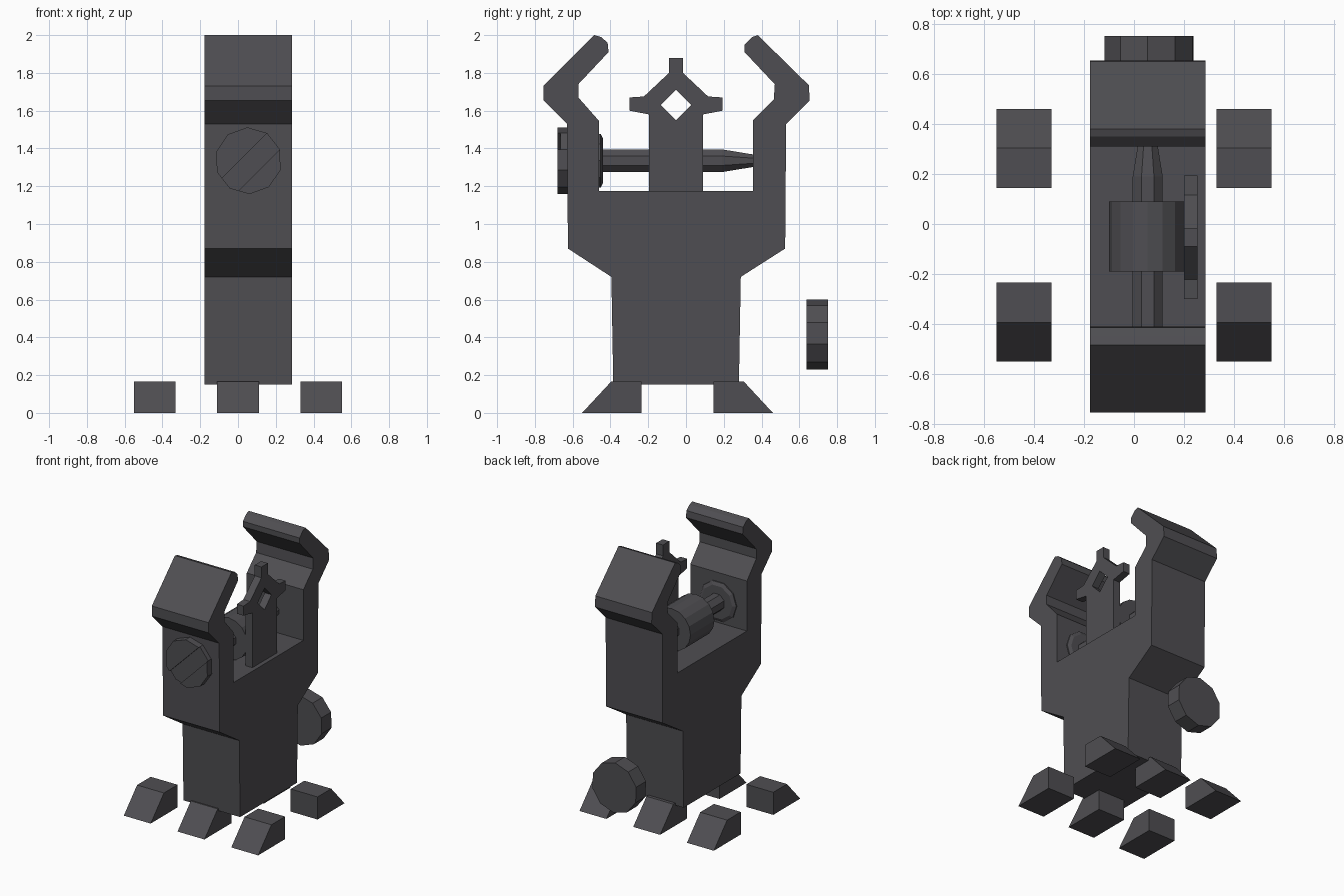
import bpy, bmesh, math
from mathutils import Matrix, Vector

cube = bpy.data.objects.get("Cube")
if cube:
    bpy.data.objects.remove(cube, do_unlink=True)

COLOR = (0.078, 0.076, 0.084, 1)
metal = bpy.data.materials.new("dark_grey")
metal.use_nodes = True
metal.diffuse_color = COLOR
bsdf = next(n for n in metal.node_tree.nodes if n.type == "BSDF_PRINCIPLED")
bsdf.inputs["Base Color"].default_value = COLOR
bsdf.inputs["Roughness"].default_value = 0.8


def finish(name, bm):
    bmesh.ops.recalc_face_normals(bm, faces=bm.faces)
    mesh = bpy.data.meshes.new(name)
    bm.to_mesh(mesh)
    bm.free()
    mesh.materials.append(metal)
    obj = bpy.data.objects.new(name, mesh)
    bpy.context.collection.objects.link(obj)
    return obj


def side_prism(name, profile, x0, x1):
    """Extrude a (y, z) outline from x0 to x1."""
    bm = bmesh.new()
    face = bm.faces.new([bm.verts.new((x0, y, z)) for y, z in profile])
    ext = bmesh.ops.extrude_face_region(bm, geom=[face])
    moved = [v for v in ext["geom"] if isinstance(v, bmesh.types.BMVert)]
    bmesh.ops.translate(bm, vec=(x1 - x0, 0, 0), verts=moved)
    return finish(name, bm)


def turned(name, center, rings, sides, phase=0.0):
    """Loft (y, radius) rings along the y axis around an (x, z) center."""
    bm = bmesh.new()
    loops = []
    for y, r in rings:
        angles = [phase + math.tau * i / sides for i in range(sides)]
        loops.append([bm.verts.new((center[0] + r * math.cos(a), y,
                                    center[1] + r * math.sin(a))) for a in angles])
    for a, b in zip(loops, loops[1:]):
        for i in range(sides):
            j = (i + 1) % sides
            bm.faces.new((a[i], a[j], b[j], b[i]))
    bm.faces.new(loops[0])
    bm.faces.new(loops[-1])
    return finish(name, bm)


def cut(target, cutter):
    mod = target.modifiers.new("cut", "BOOLEAN")
    mod.operation = "DIFFERENCE"
    mod.solver = "EXACT"
    mod.object = cutter
    cutter.hide_render = True
    cutter.hide_viewport = True
    cutter.display_type = "WIRE"


# Housing with two hooked protective ears
front_ear = [(-0.46, 1.175), (-0.46, 1.545), (-0.57, 1.67), (-0.57, 1.74),
             (-0.41, 1.91), (-0.415, 1.96), (-0.45, 1.99), (-0.485, 2.0),
             (-0.755, 1.73), (-0.755, 1.655), (-0.63, 1.53)]
back_ear = [(0.53, 1.53), (0.655, 1.655), (0.65, 1.735), (0.38, 2.0),
            (0.35, 1.99), (0.31, 1.95), (0.31, 1.91), (0.47, 1.74),
            (0.465, 1.66), (0.355, 1.55), (0.355, 1.175)]
base = [(-0.625, 0.87), (-0.395, 0.72), (-0.385, 0.15),
        (0.28, 0.15), (0.29, 0.72), (0.525, 0.87)]
side_prism("housing", base + back_ear + front_ear, -0.177, 0.287)

# Upright plate with three prongs and a diamond opening
MID = -0.053
half = [(0.143, 1.175), (0.143, 1.58), (0.247, 1.6), (0.247, 1.67),
        (0.17, 1.675), (0.037, 1.8), (0.037, 1.88)]
outline = [(MID + d, z) for d, z in half] + [(MID - d, z) for d, z in reversed(half)]
plate = side_prism("aperture_plate", outline, 0.2, 0.255)
diamond = [(MID, 1.55), (MID + 0.08, 1.63), (MID, 1.71), (MID - 0.08, 1.63)]
cut(plate, side_prism("diamond_cutter", diamond, 0.1, 0.35))

# Barrel, tapered rod and inner collar on one axis
AXIS = (0.055, 1.335)
turned("barrel", AXIS, [(-0.19, 0.155), (0.09, 0.155)], 16)
turned("rod", AXIS, [(-0.5, 0.065), (0.19, 0.065), (0.36, 0.035)], 8, math.pi / 8)
turned("collar", AXIS, [(-0.47, 0.15), (-0.452, 0.15), (-0.44, 0.125)], 10)

# Slotted screw head on the front
head = turned("screw_head", AXIS, [(-0.68, 0.177), (-0.6, 0.177)], 10, math.radians(20))
bm = bmesh.new()
bmesh.ops.create_cube(bm, size=1)
bmesh.ops.scale(bm, vec=Vector((0.6, 0.04, 0.11)), verts=bm.verts)
bmesh.ops.rotate(bm, matrix=Matrix.Rotation(-math.pi / 4, 3, "Y"), verts=bm.verts)
bmesh.ops.translate(bm, vec=(AXIS[0], -0.685, AXIS[1] - 0.03), verts=bm.verts)
cut(head, finish("slot_cutter", bm))

# Loose adjusting knob behind the housing
turned("back_knob", (0.06, 0.415), [(0.638, 0.186), (0.753, 0.186)], 10, math.radians(20))

# Six wedge feet in two rows
for row, sign, inner in (("front", -1, 0.235), ("back", 1, 0.145)):
    wedge = [(sign * (inner + d), z)
             for d, z in ((0, 0), (0.315, 0), (0.16, 0.167), (0, 0.167))]
    for label, x in (("right", -0.44), ("middle", 0.0), ("left", 0.44)):
        side_prism(f"{row}_{label}_foot", wedge, x - 0.11, x + 0.11)
